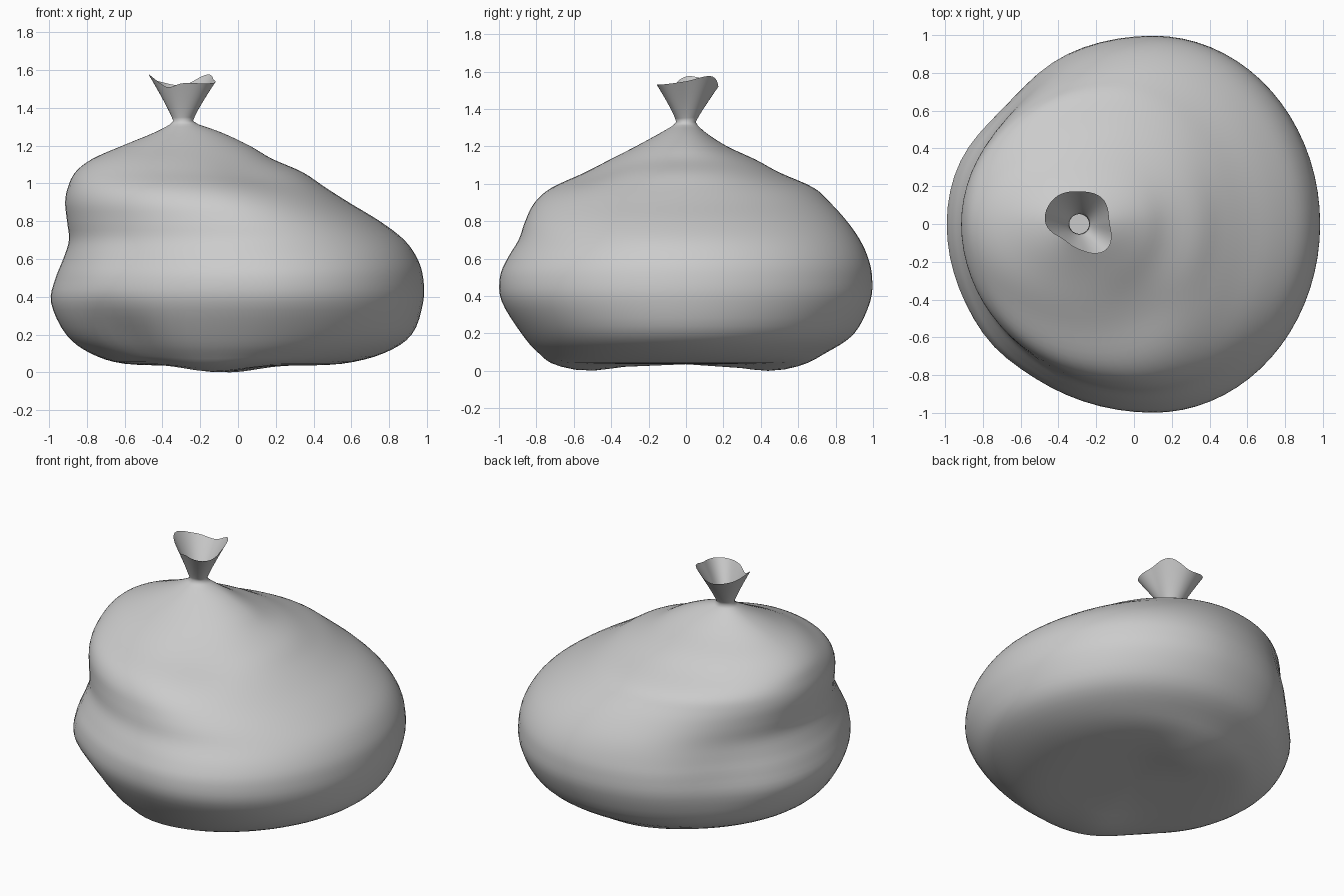
import bpy, math
from mathutils import Vector

if "Cube" in bpy.data.objects:
    bpy.data.objects.remove(bpy.data.objects["Cube"])

SEG = 72      # points around each ring
SUB = 4       # rings between two profile rows


def spline(p0, p1, p2, p3, t):
    """Catmull-Rom value between p1 and p2."""
    return 0.5 * (2 * p1 + (p2 - p0) * t + (2 * p0 - 5 * p1 + 4 * p2 - p3) * t * t
                  + (3 * p1 - p0 - 3 * p2 + p3) * t ** 3)


def around(table, a):
    """Periodic smooth lookup of a table by angle."""
    n = len(table)
    u = (a / (2 * math.pi) * n) % n
    i = int(u)
    return spline(*[table[(i + k) % n] for k in (-1, 0, 1, 2)], u - i)


# Bag profile: z, left x, right x, front y, back y, x of the widest depth
profile = [
    (0.035, -0.30, 0.28, -0.35, 0.30, 0.00),
    (0.045, -0.60, 0.55, -0.68, 0.60, 0.00),
    (0.10, -0.78, 0.77, -0.79, 0.75, 0.03),
    (0.20, -0.91, 0.92, -0.88, 0.90, 0.06),
    (0.37, -0.99, 0.98, -0.985, 0.985, 0.10),
    (0.50, -0.965, 0.98, -0.995, 0.995, 0.10),
    (0.60, -0.925, 0.95, -0.955, 0.975, 0.09),
    (0.70, -0.895, 0.88, -0.895, 0.93, 0.05),
    (0.80, -0.905, 0.75, -0.86, 0.86, 0.00),
    (0.90, -0.915, 0.585, -0.81, 0.77, -0.08),
    (0.98, -0.90, 0.46, -0.72, 0.68, -0.15),
    (1.06, -0.86, 0.34, -0.55, 0.50, -0.20),
    (1.13, -0.77, 0.18, -0.41, 0.37, -0.25),
    (1.20, -0.61, 0.06, -0.27, 0.22, -0.27),
    (1.27, -0.44, -0.09, -0.14, 0.11, -0.28),
    (1.32, -0.345, -0.235, -0.055, 0.055, -0.29),
]

# Soft lumps and dents: centre, reach, push
lumps = [
    ((-0.12, -0.53, 0.04), 0.20, (0, 0, -0.037)),
    ((-0.05, 0.45, 0.04), 0.20, (0, 0, -0.037)),
    ((-0.72, 0.66, 0.45), 0.30, (0.035, -0.035, 0)),
    ((-0.62, -0.68, 0.12), 0.20, (0.03, 0.04, 0.01)),
    ((-0.72, -0.62, 0.50), 0.20, (-0.012, -0.012, 0)),
    ((0.05, -0.45, 1.02), 0.22, (0, 0.01, -0.02)),
]

rings = []
for i in range(len(profile) - 1):
    rows = [profile[min(max(i + k, 0), len(profile) - 1)] for k in (-1, 0, 1, 2)]
    for s in range(SUB):
        z, xl, xr, yf, yb, cx = [spline(*c, s / SUB) for c in zip(*rows)]
        ring = []
        for j in range(SEG):
            a = 2 * math.pi * j / SEG
            c, n = math.cos(a), math.sin(a)
            p = Vector((cx + c * ((xr - cx) if c > 0 else (cx - xl)),
                        n * (yb if n > 0 else -yf), z))
            q = p.copy()
            for centre, reach, push in lumps:
                q += Vector(push) * math.exp(-((p - Vector(centre)).length / reach) ** 2)
            ring.append(q)
        rings.append(ring)

# Flared, wavy open mouth above the pinched neck
rim_r = [0.160, 0.175, 0.163, 0.182, 0.180, 0.125, 0.145, 0.205]
rim_z = [1.55, 1.575, 1.52, 1.54, 1.575, 1.51, 1.53, 1.53]
NECK_Z, NECK_R = 1.33, 0.052
for k in range(11):
    t = k / 10
    ring = []
    for j in range(SEG):
        a = 2 * math.pi * j / SEG
        r = NECK_R + (around(rim_r, a) - NECK_R) * t ** 1.1
        ring.append(Vector((-0.29 + r * math.cos(a), 0.01 * t + r * math.sin(a),
                            NECK_Z + (around(rim_z, a) - NECK_Z) * t)))
    rings.append(ring)

# Skin the rings and close the underside
verts = [v for ring in rings for v in ring]
faces = []
for i in range(len(rings) - 1):
    for j in range(SEG):
        a, b = i * SEG + j, i * SEG + (j + 1) % SEG
        faces.append((a, b, b + SEG, a + SEG))
verts.append(Vector((0, 0, 0.035)))
faces += [(len(verts) - 1, (j + 1) % SEG, j) for j in range(SEG)]
low = min(v.z for v in verts)
for v in verts:
    v.z -= low

mesh = bpy.data.meshes.new("tied_bag")
mesh.from_pydata(verts, [], faces)
mesh.update()
mesh.shade_smooth()
bag = bpy.data.objects.new("tied_bag", mesh)
bpy.context.collection.objects.link(bag)
